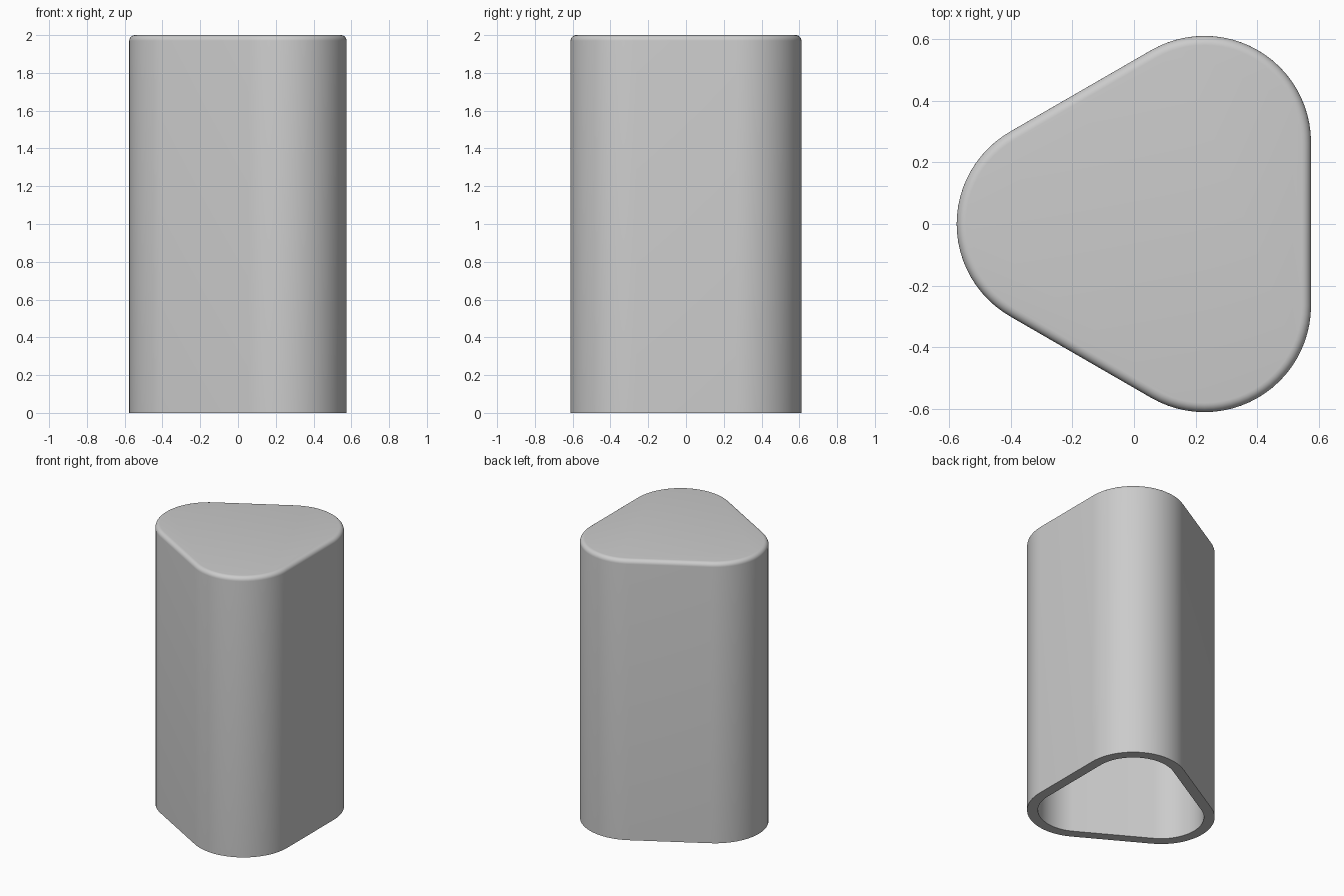
import bpy
import bmesh
import math

RADIUS = 0.346      # outer corner radius
REACH = 0.306       # corner centres from the triangle's centre
OFFSET = 0.076      # triangle centre along x
WALL = 0.07
HEIGHT = 2.0
ROUND = 0.03        # rounding of the top edge
STEPS = 24          # segments per corner
ROUND_STEPS = 6

old = bpy.data.objects.get("Cube")
if old:
    bpy.data.objects.remove(old, do_unlink=True)


def make_material(name, colour):
    mat = bpy.data.materials.new(name)
    mat.use_nodes = True
    mat.diffuse_color = colour
    mat.node_tree.nodes["Principled BSDF"].inputs["Base Color"].default_value = colour
    return mat


def ring(bm, inset, z):
    """Rounded-triangle loop of vertices, counter-clockwise."""
    verts = []
    for corner in (60, 180, 300):
        a = math.radians(corner)
        cx = OFFSET + REACH * math.cos(a)
        cy = REACH * math.sin(a)
        for i in range(STEPS + 1):
            t = a + math.radians(120 * i / STEPS - 60)
            r = RADIUS - inset
            verts.append(bm.verts.new((cx + r * math.cos(t), cy + r * math.sin(t), z)))
    return verts


# Section from the cavity ceiling, down the inside, under the rim and up to the top
section = [(WALL, HEIGHT - WALL), (WALL, 0), (0, 0)]
for i in range(ROUND_STEPS + 1):
    t = math.pi / 2 * i / ROUND_STEPS
    section.append((ROUND * (1 - math.cos(t)), HEIGHT - ROUND * (1 - math.sin(t))))

# Hollow triangular cap, open underneath
bm = bmesh.new()
loops = [ring(bm, inset, z) for inset, z in section]
for low, high in zip(loops, loops[1:]):
    for i in range(len(low)):
        j = (i + 1) % len(low)
        bm.faces.new((low[i], low[j], high[j], high[i]))
bm.faces.new(loops[-1])
bm.faces.new(list(reversed(loops[0])))
bmesh.ops.recalc_face_normals(bm, faces=bm.faces)

mesh = bpy.data.meshes.new("hollow_cap")
bm.to_mesh(mesh)
bm.free()
cap = bpy.data.objects.new("hollow_cap", mesh)
bpy.context.collection.objects.link(cap)
mesh.materials.append(make_material("light grey", (0.6, 0.6, 0.6, 1)))

bpy.ops.object.select_all(action='DESELECT')
cap.select_set(True)
bpy.context.view_layer.objects.active = cap
bpy.ops.object.shade_smooth_by_angle(angle=math.radians(30))
